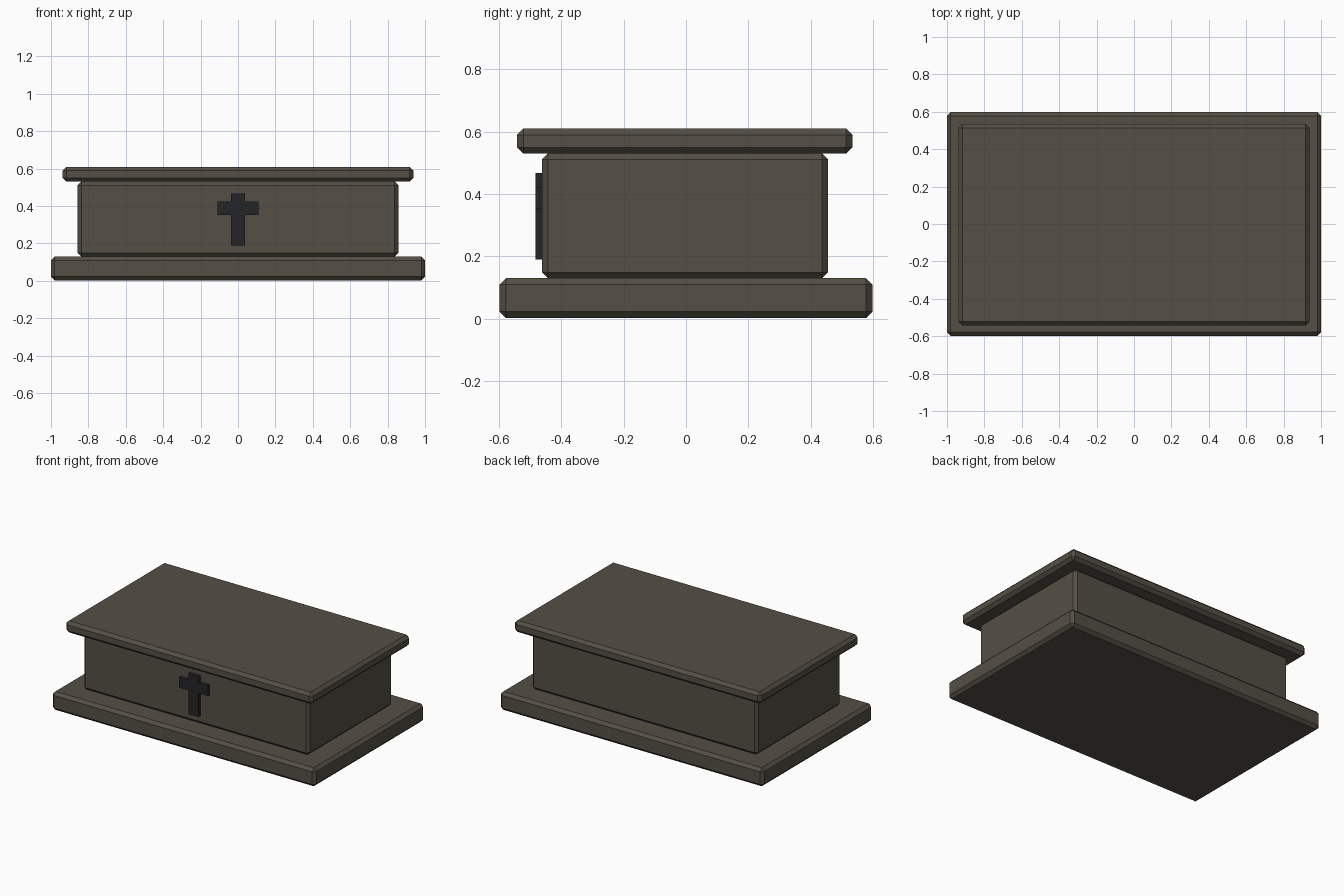
import bpy, bmesh

if "Cube" in bpy.data.objects:
    bpy.data.objects.remove(bpy.data.objects["Cube"])


def material(name, color):
    m = bpy.data.materials.new(name)
    m.diffuse_color = (*color, 1)
    m.use_nodes = True
    m.node_tree.nodes["Principled BSDF"].inputs["Base Color"].default_value = m.diffuse_color
    return m


stone = material("weathered stone", (0.089, 0.078, 0.060))
iron = material("dark iron", (0.017, 0.018, 0.020))


def add_object(name, bm, mat):
    bmesh.ops.recalc_face_normals(bm, faces=bm.faces[:])
    mesh = bpy.data.meshes.new(name)
    bm.to_mesh(mesh)
    bm.free()
    mesh.materials.append(mat)
    ob = bpy.data.objects.new(name, mesh)
    bpy.context.collection.objects.link(ob)
    return ob


def slab(name, x, y, z, bevel):
    """Chamfered block between the (min, max) limits on each axis."""
    bm = bmesh.new()
    bmesh.ops.create_cube(bm, size=1)
    for v in bm.verts:
        v.co = [lim[0] if c < 0 else lim[1] for c, lim in zip(v.co, (x, y, z))]
    bmesh.ops.bevel(bm, geom=bm.edges[:], offset=bevel, segments=1,
                    affect='EDGES', profile=0.5)
    return add_object(name, bm, stone)


# Stepped stone tomb: wide plinth, chest and overhanging lid
slab("plinth", (-1, 1), (-0.598, 0.598), (0.003, 0.13), 0.02)
slab("chest", (-0.857, 0.857), (-0.462, 0.456), (0.13, 0.53), 0.019)
slab("lid", (-0.938, 0.938), (-0.542, 0.534), (0.53, 0.61), 0.02)

# Cross mounted on the front: half outline mirrored, then extruded
half = [(0.038, 0.19), (0.038, 0.352), (0.109, 0.352),
        (0.109, 0.423), (0.038, 0.423), (0.038, 0.468)]
outline = half + [(-x, z) for x, z in reversed(half)]
bm = bmesh.new()
face = bm.faces.new([bm.verts.new((x, -0.483, z)) for x, z in outline])
ext = bmesh.ops.extrude_face_region(bm, geom=[face], use_keep_orig=True)
moved = [g for g in ext["geom"] if isinstance(g, bmesh.types.BMVert)]
bmesh.ops.translate(bm, verts=moved, vec=(0, 0.03, 0))
add_object("front_cross", bm, iron)
